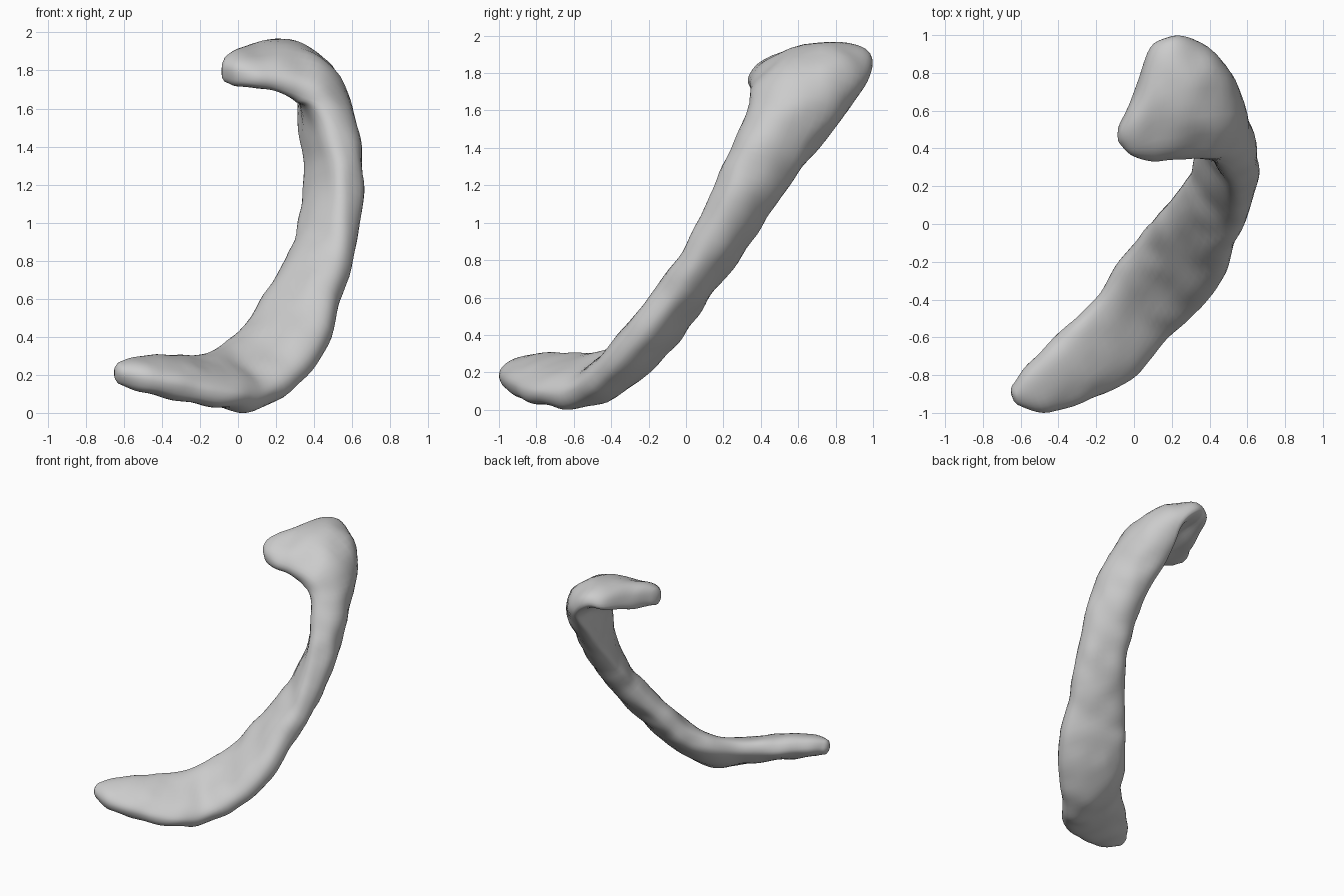
import bpy, bmesh, math
from mathutils import Vector, noise

if "Cube" in bpy.data.objects:
    bpy.data.objects.remove(bpy.data.objects["Cube"])

# Stations along the curved band: inner edge, outer edge, thickness, bow
S = [
    (-.64, -.86, .26, -.62, -.94, .20, .10, 0),
    (-.56, -.75, .28, -.45, -.99, .17, .17, 0),
    (-.38, -.57, .28, -.20, -.91, .12, .19, 0),
    (-.20, -.40, .30, .01, -.80, .09, .20, .02),
    (-.07, -.21, .37, .13, -.64, .08, .22, .025),
    (.03, -.07, .45, .30, -.49, .19, .22, .01),
    (.12, .04, .59, .45, -.32, .37, .22, 0),
    (.22, .15, .75, .53, -.12, .62, .22, 0),
    (.31, .30, .95, .59, .03, .85, .22, .01),
    (.35, .46, 1.15, .62, .18, 1.18, .23, .025),
    (.36, .61, 1.33, .59, .27, 1.42, .24, .03),
    (.34, .80, 1.54, .51, .34, 1.61, .25, .045),
    (.35, .96, 1.76, .38, .35, 1.70, .25, .055),
    (.21, .99, 1.90, .25, .35, 1.74, .20, .06),
    (.09, .93, 1.90, .10, .33, 1.77, .19, .03),
    (.00, .68, 1.87, -.01, .36, 1.79, .18, .01),
    (-.07, .54, 1.84, -.07, .42, 1.80, .13, 0),
]
STEPS, SIDES = 6, 36


def spline(i, t):
    """Catmull-Rom interpolation of every station value."""
    p = [S[max(0, min(len(S) - 1, i + k))] for k in (-1, 0, 1, 2)]
    return [.5 * (2 * b + (c - a) * t + (2 * a - 5 * b + 4 * c - d) * t * t
                  + (3 * b - a - 3 * c + d) * t ** 3) for a, b, c, d in zip(*p)]


rows = [spline(i, k / STEPS) for i in range(len(S) - 1) for k in range(STEPS)]
rows.append(list(S[-1]))
A = [Vector(r[:3]) for r in rows]
B = [Vector(r[3:6]) for r in rows]
C = [(a + b) / 2 for a, b in zip(A, B)]

# Loft rounded, slightly bowed sections along the band
bm = bmesh.new()
rings = []
for j, r in enumerate(rows):
    tangent = C[min(j + 1, len(C) - 1)] - C[max(j - 1, 0)]
    wide = (A[j] - B[j]) / 2
    out = wide.cross(tangent).normalized()
    # the mid part of the band is thicker along its outer edge
    f = j / (STEPS * 10.5)
    skew = .45 * max(0, 1 - abs(f - .95) / .4)
    ring = []
    for k in range(SIDES):
        a = 2 * math.pi * k / SIDES
        c, s = math.cos(a), math.sin(a)
        u = math.copysign(abs(c) ** .85, c)
        h = math.copysign(abs(s) ** .82, s) * r[6] / 2
        if s < 0:
            h *= 1 - skew * u
        p = C[j] + wide * u + out * (h + r[7] * (1 - u * u))
        p += (wide.normalized() * u + out * s) * noise.noise(p * 7) * .014
        ring.append(bm.verts.new(p))
    rings.append(ring)
for r0, r1 in zip(rings, rings[1:]):
    for k in range(SIDES):
        n = (k + 1) % SIDES
        bm.faces.new((r0[k], r0[n], r1[n], r1[k]))

# Rounded end caps
for ring, c, d in ((rings[0], C[0], C[0] - C[2]), (rings[-1], C[-1], C[-1] - C[-3])):
    d = d.normalized() * .02
    mid = [bm.verts.new(c + (v.co - c) * .6 + d * .75) for v in ring]
    tip = bm.verts.new(c + d)
    for k in range(SIDES):
        n = (k + 1) % SIDES
        bm.faces.new((ring[k], ring[n], mid[n], mid[k]))
        bm.faces.new((mid[k], mid[n], tip))
bmesh.ops.recalc_face_normals(bm, faces=bm.faces)

# Rest on the ground
low = min(v.co.z for v in bm.verts)
bmesh.ops.translate(bm, vec=(0, 0, -low), verts=bm.verts)
for f in bm.faces:
    f.smooth = True
me = bpy.data.meshes.new("curved_band")
bm.to_mesh(me)
bm.free()
ob = bpy.data.objects.new("curved_band", me)
bpy.context.collection.objects.link(ob)
